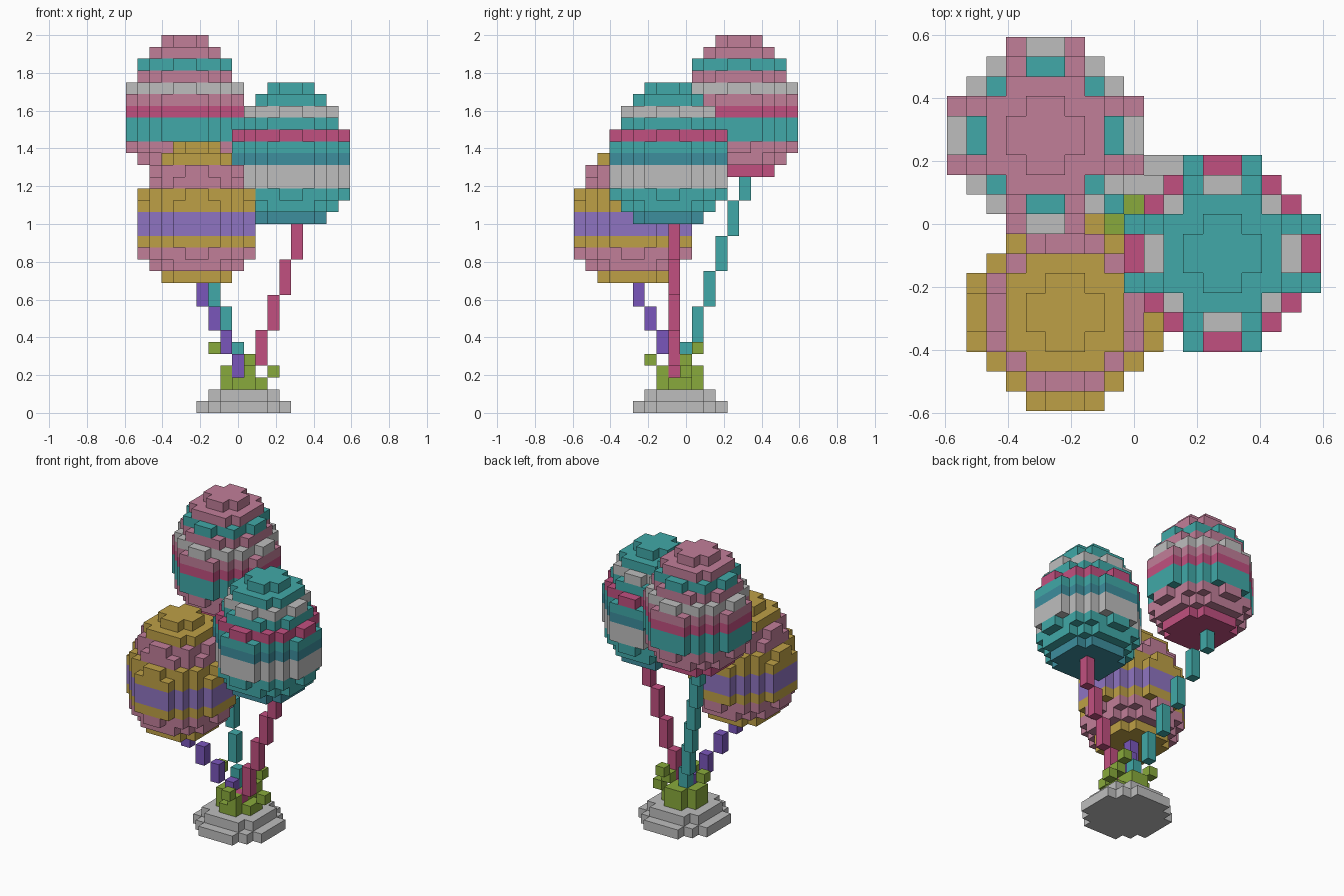
import bpy
import bmesh
from mathutils import Vector

if "Cube" in bpy.data.objects:
    bpy.data.objects.remove(bpy.data.objects["Cube"])

U = 0.0625            # block size
HALF = 9.5            # half the grid width in blocks


def linear(c):
    c /= 255
    return c / 12.92 if c <= 0.04045 else ((c + 0.055) / 1.055) ** 2.4


def material(name, r, g, b):
    m = bpy.data.materials.new(name)
    m.diffuse_color = (linear(r), linear(g), linear(b), 1)
    m.use_nodes = True
    m.node_tree.nodes["Principled BSDF"].inputs["Base Color"].default_value = m.diffuse_color
    return m


MATS = {
    "P": material("pink", 193, 126, 153),
    "T": material("teal", 65, 169, 168),
    "W": material("light grey", 190, 190, 190),
    "M": material("magenta", 193, 80, 128),
    "D": material("deep teal", 61, 142, 157),
    "G": material("gold", 190, 160, 70),
    "L": material("lavender", 143, 116, 193),
    "V": material("violet", 122, 86, 187),
    "N": material("leaf green", 137, 170, 60),
}

# Corners of each cube side, counter-clockwise seen from outside
SIDES = {
    (1, 0, 0): ((1, 0, 0), (1, 1, 0), (1, 1, 1), (1, 0, 1)),
    (-1, 0, 0): ((0, 1, 0), (0, 0, 0), (0, 0, 1), (0, 1, 1)),
    (0, 1, 0): ((1, 1, 0), (0, 1, 0), (0, 1, 1), (1, 1, 1)),
    (0, -1, 0): ((0, 0, 0), (1, 0, 0), (1, 0, 1), (0, 0, 1)),
    (0, 0, 1): ((0, 0, 1), (1, 0, 1), (1, 1, 1), (0, 1, 1)),
    (0, 0, -1): ((0, 1, 0), (1, 1, 0), (1, 0, 0), (0, 0, 0)),
}


def build_blocks(name, cells):
    """Make one object from {(i, j, k): colour key}, skinning only open sides."""
    keys = sorted(set(cells.values()))
    bm = bmesh.new()
    verts = {}
    for cell, key in cells.items():
        for step, corners in SIDES.items():
            if tuple(a + b for a, b in zip(cell, step)) in cells:
                continue
            loop = []
            for c in corners:
                p = tuple(a + b for a, b in zip(cell, c))
                if p not in verts:
                    verts[p] = bm.verts.new(Vector((p[0] - HALF, p[1] - HALF, p[2])) * U)
                loop.append(verts[p])
            bm.faces.new(loop).material_index = keys.index(key)
    mesh = bpy.data.meshes.new(name)
    bm.to_mesh(mesh)
    bm.free()
    for key in keys:
        mesh.materials.append(MATS[key])
    ob = bpy.data.objects.new(name, mesh)
    bpy.context.collection.objects.link(ob)


def disc(ci, cj, limit):
    """Blocks whose squared distance from the centre is within the limit."""
    return [(i, j) for i in range(19) for j in range(19)
            if (i - ci) ** 2 + (j - cj) ** 2 <= limit + 0.1]


# Squared radius of every balloon layer, bottom to top
PROFILE = (8.5, 14.5, 20.5, 22.5, 22.5, 22.5, 22.5, 20.5, 14.5, 12.5, 8.5, 2.5)


def balloon(name, ci, cj, base, bands):
    build_blocks(name, {(i, j, base + n): key
                        for n, (limit, key) in enumerate(zip(PROFILE, bands))
                        for i, j in disc(ci, cj, limit)})


def string(name, key, start, step, heights):
    """Stepped string: upright pieces that shift sideways at each height."""
    cells = {}
    for n, (lo, hi) in enumerate(zip(heights, heights[1:])):
        for k in range(lo, hi):
            cells[(start[0] + n * step[0], start[1] + n * step[1], k)] = key
    build_blocks(name, cells)


# Balloons, colour bands listed bottom to top
balloon("balloon_back", 4.5, 13.5, 20, "MPPTTMPWPTPP")
balloon("balloon_right", 13.5, 7.5, 16, "DTTWWDTMTWTT")
balloon("balloon_front", 5.5, 4.5, 11, "GPPGLLGGPPGG")

# Strings
string("string_back", "T", (9, 9), (-1, 1), (3, 6, 9, 12, 15, 18, 20))
string("string_right", "M", (10, 8), (1, 0), (3, 4, 7, 10, 13, 16))
string("string_front", "V", (9, 8), (-1, -1), (3, 5, 7, 9, 11))

# Stepped round base
base = {(i, j, 0): "W" for i, j in disc(9.5, 8.5, 14.5)}
base.update({(i, j, 1): "W" for i, j in disc(9.5, 8.5, 8.5)})
build_blocks("base", base)

# Leafy tuft holding the strings
tuft = {(i, j, 2): "N" for i, j in disc(9.5, 8.5, 2.5)}
for cell in ((8, 8, 3), (8, 9, 3), (9, 10, 3), (10, 10, 3), (10, 9, 3), (10, 7, 3),
             (10, 6, 4), (11, 9, 4), (12, 9, 3), (11, 10, 5), (7, 9, 5)):
    tuft[cell] = "N"
build_blocks("leaf_tuft", tuft)
